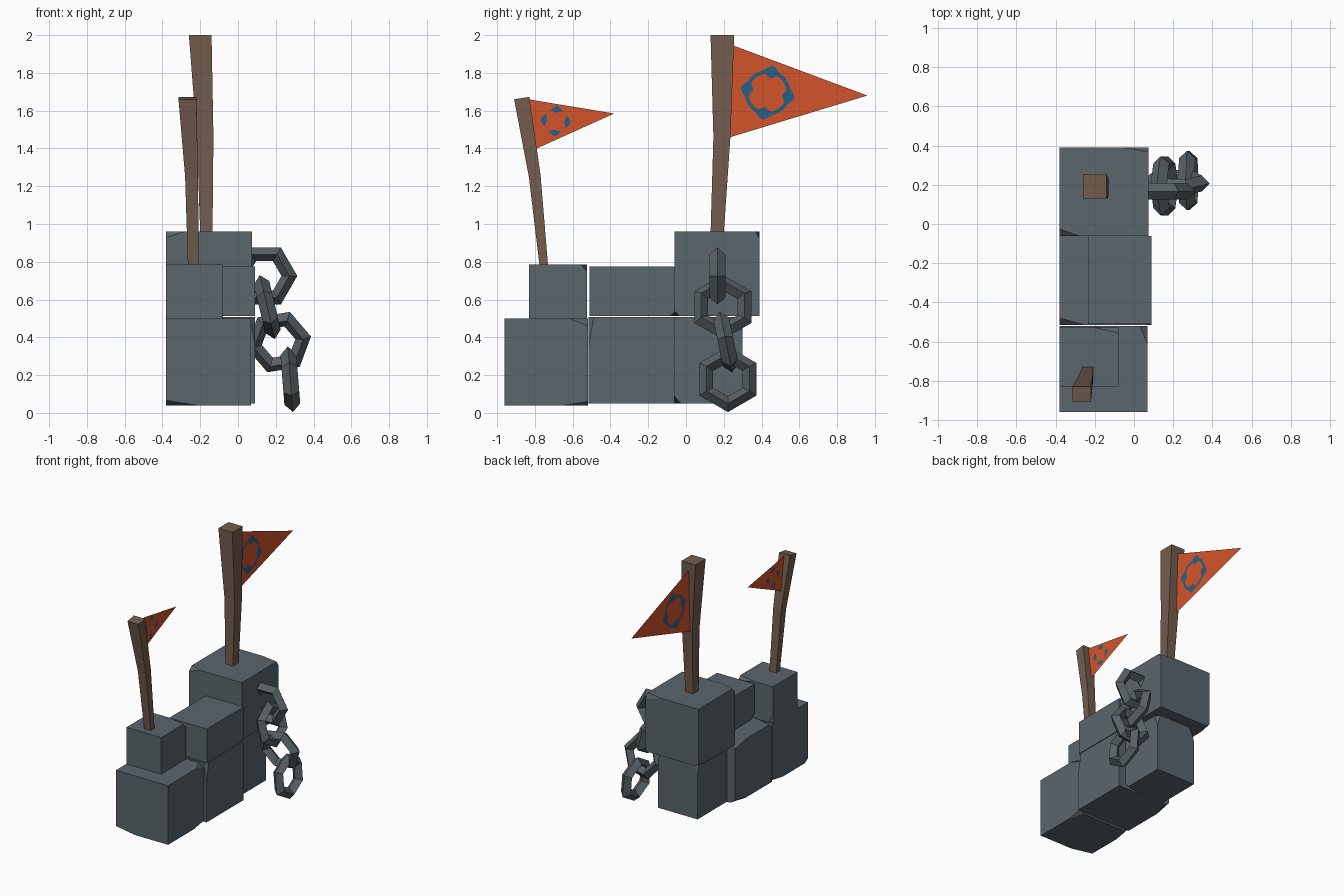
import bpy, bmesh, math, random
from mathutils import Vector, Matrix

if "Cube" in bpy.data.objects:
    bpy.data.objects.remove(bpy.data.objects["Cube"])

random.seed(4)


def material(name, rgb):
    m = bpy.data.materials.new(name)
    m.diffuse_color = (*rgb, 1)
    m.use_nodes = True
    m.node_tree.nodes["Principled BSDF"].inputs["Base Color"].default_value = m.diffuse_color
    return m


STONE = material("slate stone", (0.105, 0.132, 0.152))
IRON = material("dark iron", (0.098, 0.120, 0.132))
WOOD = material("brown wood", (0.17, 0.108, 0.075))
CLOTH = material("orange cloth", (0.65, 0.088, 0.024))
PAINT = material("blue paint", (0.022, 0.115, 0.24))


def finish(name, bm, mat, fix_normals=True):
    if fix_normals:
        bmesh.ops.recalc_face_normals(bm, faces=bm.faces[:])
    me = bpy.data.meshes.new(name)
    bm.to_mesh(me)
    bm.free()
    me.materials.append(mat)
    ob = bpy.data.objects.new(name, me)
    bpy.context.collection.objects.link(ob)
    return ob


# Stone block with a few chipped corners
def block(name, lo, hi, chips=4):
    lo, hi = Vector(lo), Vector(hi)
    size = hi - lo
    bm = bmesh.new()
    bmesh.ops.create_cube(bm, size=1, matrix=Matrix.Translation((lo + hi) / 2) @ Matrix.Diagonal((*size, 1)))
    for c in random.sample(range(8), chips):
        s = [1 if c >> i & 1 else -1 for i in range(3)]
        corner = Vector([hi[i] if s[i] > 0 else lo[i] for i in range(3)])
        cut = [random.uniform(0.02, 0.045) for _ in range(3)]
        cut[random.randrange(3)] = random.uniform(0.08, 0.17)
        n = Vector([s[i] / cut[i] for i in range(3)]).normalized()
        p = corner - Vector((s[0] * cut[0], 0, 0))
        bmesh.ops.bisect_plane(bm, geom=bm.verts[:] + bm.edges[:] + bm.faces[:],
                               plane_co=p, plane_no=n, clear_outer=True)
        bmesh.ops.holes_fill(bm, edges=[e for e in bm.edges if e.is_boundary])
    finish(name, bm, STONE)


block("lower_front_block", (-0.38, -0.96, 0.04), (0.07, -0.52, 0.50))
block("lower_middle_block", (-0.38, -0.515, 0.05), (0.09, -0.06, 0.507))
block("lower_back_block", (-0.31, -0.06, 0.05), (0.03, 0.30, 0.507), 3)
block("upper_front_block", (-0.38, -0.83, 0.50), (-0.08, -0.525, 0.785), 2)
block("upper_middle_block", (-0.235, -0.51, 0.512), (0.09, -0.06, 0.775), 3)
block("upper_back_block", (-0.38, -0.06, 0.512), (0.075, 0.39, 0.96))


# Crooked square pole lofted through rings (x0, x1, y0, y1, z, z rise toward the back)
def pole(name, rings):
    bm = bmesh.new()
    loops = [[bm.verts.new(v) for v in ((x0, y0, z), (x1, y0, z), (x1, y1, z + r), (x0, y1, z + r))]
             for x0, x1, y0, y1, z, r in rings]
    for a, b in zip(loops, loops[1:]):
        for i in range(4):
            j = (i + 1) % 4
            bm.faces.new((a[i], a[j], b[j], b[i]))
    bm.faces.new(loops[0])
    bm.faces.new(loops[-1])
    finish(name, bm, WOOD)


pole("tall_pole", [(-0.20, -0.135, 0.13, 0.20, 0.95, 0), (-0.218, -0.13, 0.145, 0.235, 1.46, 0),
                   (-0.26, -0.14, 0.13, 0.255, 2.0, 0)])
pole("short_pole", [(-0.265, -0.207, -0.775, -0.73, 0.775, 0), (-0.28, -0.212, -0.832, -0.77, 1.25, 0.01),
                    (-0.315, -0.22, -0.91, -0.83, 1.66, 0.013)])


# Triangular pennant
def flag(name, x, pts):
    bm = bmesh.new()
    bm.faces.new([bm.verts.new((x, y, z)) for y, z in pts])
    finish(name, bm, CLOTH)


flag("tall_flag", -0.20, [(0.235, 1.46), (0.96, 1.68), (0.25, 1.945)])
flag("short_flag", -0.265, [(-0.79, 1.40), (-0.38, 1.585), (-0.835, 1.66)])


# Painted ring with four tufts, as a thin sheet on each side of the flag
def ring_mark(name, x, cy, cz, radius, thin, bulge, turn, spread):
    bm = bmesh.new()
    n = 72
    for side in (-1, 1):
        loop = []
        for i in range(n):
            a = 2 * math.pi * i / n
            d = abs((math.degrees(a) - turn + 45) % 90 - 45)
            t = thin + bulge * max(0, 1 - d / spread)
            loop.append([bm.verts.new((x + side * 0.002, cy + r * math.cos(a), cz + r * math.sin(a)))
                         for r in (radius - t, radius + t)])
            loop[-1].append(t)
        for i in range(n):
            (a, b, t0), (c, d, t1) = loop[i], loop[(i + 1) % n]
            if max(t0, t1) > 0:
                f = bm.faces.new((a, b, d, c) if side > 0 else (c, d, b, a))
    bmesh.ops.delete(bm, geom=[v for v in bm.verts if not v.link_faces], context='VERTS')
    finish(name, bm, PAINT, False)


ring_mark("tall_flag_ring", -0.20, 0.432, 1.695, 0.111, 0.010, 0.026, 79, 20)
ring_mark("short_flag_ring", -0.265, -0.69, 1.545, 0.062, 0.0, 0.019, 85, 33)


# Six-sided chain link with diamond section; u points at a corner, n is the link's axis
def link(name, centre, u, n, turn=0):
    n = Vector(n).normalized()
    u = Vector(u)
    u = (u - n * u.dot(n)).normalized()
    v = n.cross(u)
    bm = bmesh.new()
    major, minor = 0.132, 0.042
    rows = []
    for i in range(6):
        a = math.radians(60 * i + turn)
        out = u * math.cos(a) + v * math.sin(a)
        c = Vector(centre) + out * major
        rows.append([bm.verts.new(c + o) for o in (out * minor, n * minor, -out * minor, -n * minor)])
    for i in range(6):
        p, q = rows[i], rows[(i + 1) % 6]
        for j in range(4):
            k = (j + 1) % 4
            bm.faces.new((p[j], q[j], q[k], p[k]))
    finish(name, bm, IRON)


link("chain_link_1", (0.14, 0.167, 0.725), (1, 0, 0), (0, 1, 0))
link("chain_link_2", (0.155, 0.195, 0.56), (-0.23, 0, 0.97), (0.97, 0, 0.23))
link("chain_link_3", (0.215, 0.212, 0.375), (1, 0, 0), (0, 0.975, 0.2), -10)
link("chain_link_4", (0.277, 0.222, 0.178), (-0.08, 0, 1), (1, 0, 0.08))
